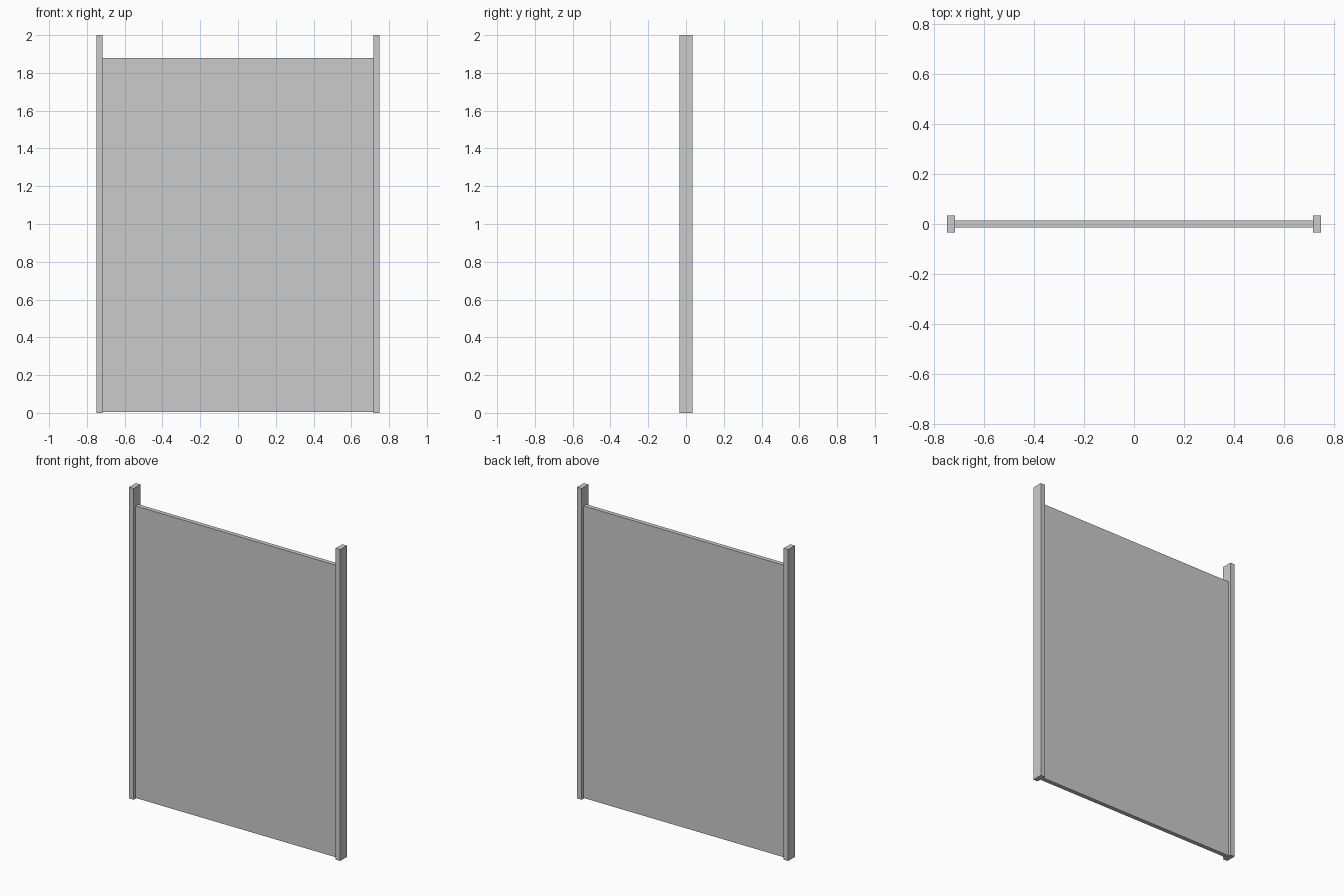
import bpy

if "Cube" in bpy.data.objects:
    bpy.data.objects.remove(bpy.data.objects["Cube"])


def box(name, x, y, z):
    """Box spanning the given (min, max) ranges."""
    spans = (x, y, z)
    bpy.ops.mesh.primitive_cube_add(size=1, location=[(a + b) / 2 for a, b in spans])
    ob = bpy.context.object
    ob.name = name
    ob.scale = [b - a for a, b in spans]
    bpy.ops.object.transform_apply(location=False, rotation=False, scale=True)
    return ob


# Thin infill panel between the posts
box("panel", (-0.718, 0.718), (-0.014, 0.014), (0.004, 1.88))

# Tall side posts
box("left_post", (-0.75, -0.718), (-0.034, 0.034), (0, 2))
box("right_post", (0.718, 0.75), (-0.034, 0.034), (0, 2))
